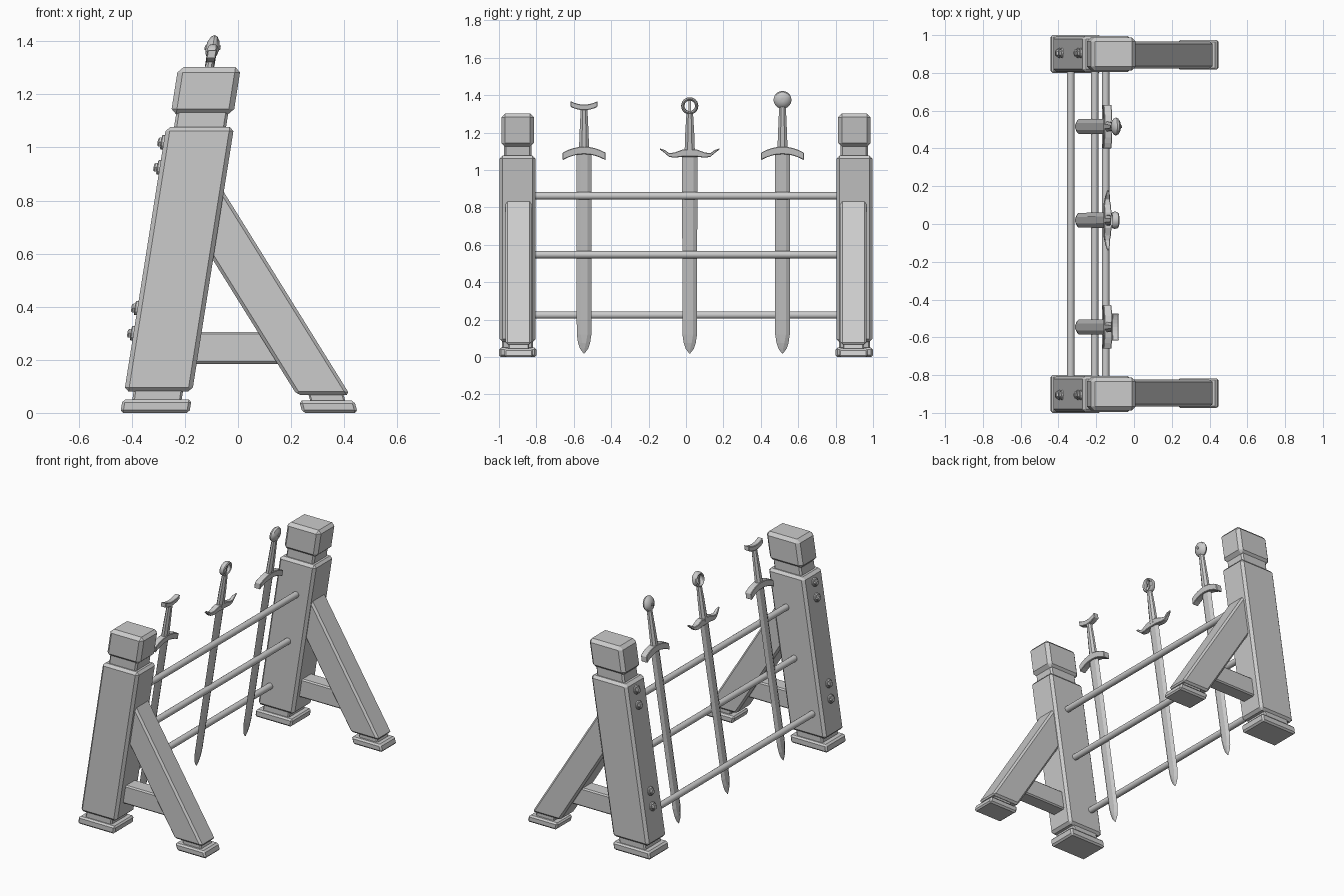
import bpy, bmesh
from math import sin, cos, pi, radians
from mathutils import Matrix

cube = bpy.data.objects.get("Cube")
if cube:
    bpy.data.objects.remove(cube, do_unlink=True)

LEAN = 0.158      # sideways drift per unit of height
BASE_X = -0.313   # where the leaning axis meets the floor


def axis_x(z):
    return BASE_X + LEAN * z


def lean(y):
    """Shear that lays an upright part along the leaning axis."""
    m = Matrix.Translation((BASE_X, y, 0))
    m[0][2] = LEAN
    return m


def loft(name, rings, matrix=None, bevel=0, smooth=False):
    """Skin a row of equal rings and cap both ends."""
    bm = bmesh.new()
    rows = [[bm.verts.new(p) for p in ring] for ring in rings]
    n = len(rows[0])
    for a, b in zip(rows, rows[1:]):
        for i in range(n):
            j = (i + 1) % n
            bm.faces.new((a[i], a[j], b[j], b[i]))
    bm.faces.new(rows[0])
    bm.faces.new(rows[-1])
    if matrix:
        bm.transform(matrix)
    bmesh.ops.recalc_face_normals(bm, faces=bm.faces)
    mesh = bpy.data.meshes.new(name)
    bm.to_mesh(mesh)
    bm.free()
    obj = bpy.data.objects.new(name, mesh)
    bpy.context.collection.objects.link(obj)
    if smooth:
        make_smooth(mesh)
    if bevel:
        mod = obj.modifiers.new("Bevel", 'BEVEL')
        mod.width = bevel
        mod.segments = 1
    return obj


def make_smooth(mesh):
    for p in mesh.polygons:
        p.use_smooth = True
    mesh.set_sharp_from_angle(angle=radians(35))


def rect(cx, cy, z, hx, hy):
    return [(cx + sx * hx, cy + sy * hy, z)
            for sx, sy in ((-1, -1), (1, -1), (1, 1), (-1, 1))]


def block(name, y, low, high, hx, hy, bevel, slope=LEAN, x0=BASE_X):
    """Slanted block with level ends."""
    return loft(name, [rect(x0 + slope * z, y, z, hx, hy) for z in (low, high)],
                bevel=bevel)


def disc(x, y, z, r, sides, turn=0):
    """Ring of points facing along x."""
    return [(x, y + r * cos(turn + 2 * pi * i / sides),
             z + r * sin(turn + 2 * pi * i / sides)) for i in range(sides)]


def side_frame(side):
    # Post with foot, collars and cap
    y = side * 0.9
    block("post_foot", y, 0, 0.05, 0.13, 0.1, 0.01)
    block("post_foot_collar", y, 0.04, 0.1, 0.093, 0.083, 0.008)
    block("post", y, 0.08, 1.077, 0.128, 0.096, 0.016)
    block("post_neck", y, 1.06, 1.15, 0.098, 0.073, 0.01)
    block("post_cap", y, 1.125, 1.302, 0.118, 0.087, 0.02)

    # Diagonal brace with foot, and the low tie bar
    y = side * 0.895
    slope, x0 = -0.622, 0.364
    block("brace", y, 0.068, 0.855, 0.1, 0.071, 0.012, slope, x0)
    block("brace_collar", y, 0.035, 0.09, 0.066, 0.056, 0.006, -0.3, 0.352)
    block("brace_foot", y, 0, 0.046, 0.104, 0.078, 0.01, 0 - 0.28, 0.347)
    loft("tie_bar", [[(x, y + a * 0.05, 0.245 + b * 0.06)
                      for a, b in ((-1, -1), (1, -1), (1, 1), (-1, 1))]
                     for x in (-0.24, 0.2)], bevel=0.008)

    # Bolts on the outer face
    for z in (1.02, 0.925, 0.395, 0.3):
        x = -0.128
        loft("bolt_washer", [disc(x + 0.01, 0, z, 0.027, 12),
                             disc(x - 0.007, 0, z, 0.027, 12),
                             disc(x - 0.01, 0, z, 0.023, 12)], lean(side * 0.905))
        loft("bolt_head", [disc(x, 0, z, 0.019, 6), disc(x - 0.018, 0, z, 0.019, 6),
                           disc(x - 0.023, 0, z, 0.013, 6)], lean(side * 0.905))


def bar(name, y, stations, depth):
    """Curved cross bar; stations are (offset, height, half thickness)."""
    rings = []
    for t, z, h in stations:
        d = min(depth, h * 1.3)
        rings.append([(-d, t, z - h), (d, t, z - h), (d, t, z + h), (-d, t, z + h)])
    return loft(name, rings, lean(y), bevel=0.003)


def arc_bar(name, y, half, z, bend, h, depth):
    steps = [i / 4 for i in range(-4, 5)]
    bar(name, y, [(half * t, z + bend * t * t, h) for t in steps], depth)


def sword(y, style):
    m = lean(y)
    # Blade with a flat centre and ground edges
    rings = []
    for z, w, flat, t in ((0.02, 0.003, 0.001, 0.002), (0.045, 0.022, 0.003, 0.006),
                          (0.075, 0.032, 0.01, 0.01), (0.12, 0.039, 0.018, 0.011),
                          (1.1, 0.041, 0.019, 0.012)):
        rings.append([(0, -w, z), (t, -flat, z), (t, flat, z),
                      (0, w, z), (-t, flat, z), (-t, -flat, z)])
    loft("sword_blade", rings, m)

    # Tapered grip
    top = {"crescent": 1.335, "ring": 1.305, "round": 1.345}[style]
    loft("sword_grip", [[(d * cos(k * pi / 4 + pi / 8), w * sin(k * pi / 4 + pi / 8), z)
                         for k in range(8)]
                        for z, w, d in ((1.09, 0.03, 0.022), (1.2, 0.026, 0.02),
                                        (top, 0.019, 0.016))], m)

    # Guard
    if style == "ring":
        half = ((0, 1.09, 0.019), (0.04, 1.09, 0.019), (0.08, 1.08, 0.014),
                (0.11, 1.08, 0.01), (0.135, 1.1, 0.008), (0.16, 1.113, 0.003))
        left = [(-t, z, h) for t, z, h in reversed(half[1:])]
        bar("sword_guard", y, left + list(half), 0.019)
    else:
        arc_bar("sword_guard", y, 0.115, 1.105, -0.032, 0.02, 0.021)

    # Pommel
    if style == "crescent":
        arc_bar("sword_pommel", y, 0.072, 1.335, 0.018, 0.015, 0.017)
    elif style == "round":
        loft("sword_pommel", [disc(x, 0, 1.375, r, 20) for x, r in
                              ((-0.025, 0.012), (-0.022, 0.025), (-0.012, 0.042),
                               (0, 0.048), (0.012, 0.042), (0.022, 0.025),
                               (0.025, 0.012))], m, smooth=True)
        loft("pommel_stud", [disc(x, 0, 1.375, 0.009, 8)
                             for x in (-0.03, 0.03)], m)
    else:
        bpy.ops.mesh.primitive_torus_add(major_radius=0.037, minor_radius=0.009,
                                         major_segments=24, minor_segments=8)
        ring = bpy.context.object
        ring.name = "sword_pommel"
        ring.data.transform(m @ Matrix.Translation((0, 0, 1.343))
                            @ Matrix.Diagonal((2, 1, 1, 1))
                            @ Matrix.Rotation(pi / 2, 4, 'Y'))
        make_smooth(ring.data)
        loft("pommel_spike", [rect(0, 0, z, 0.006, 0.006) for z in (1.3, 1.375)], m)


for side in (-1, 1):
    side_frame(side)

# Cross rods: the low one behind the blades, the others in front
for name, x, z in (("lower_rod", -0.335, 0.225), ("middle_rod", -0.208, 0.548),
                   ("upper_rod", -0.15, 0.862)):
    loft(name, [[(x + 0.02 * cos(k * pi / 8), y, z + 0.02 * sin(k * pi / 8))
                 for k in range(16)] for y in (-0.83, 0.83)], smooth=True)

for y, style in ((-0.545, "crescent"), (0.02, "ring"), (0.516, "round")):
    sword(y, style)
